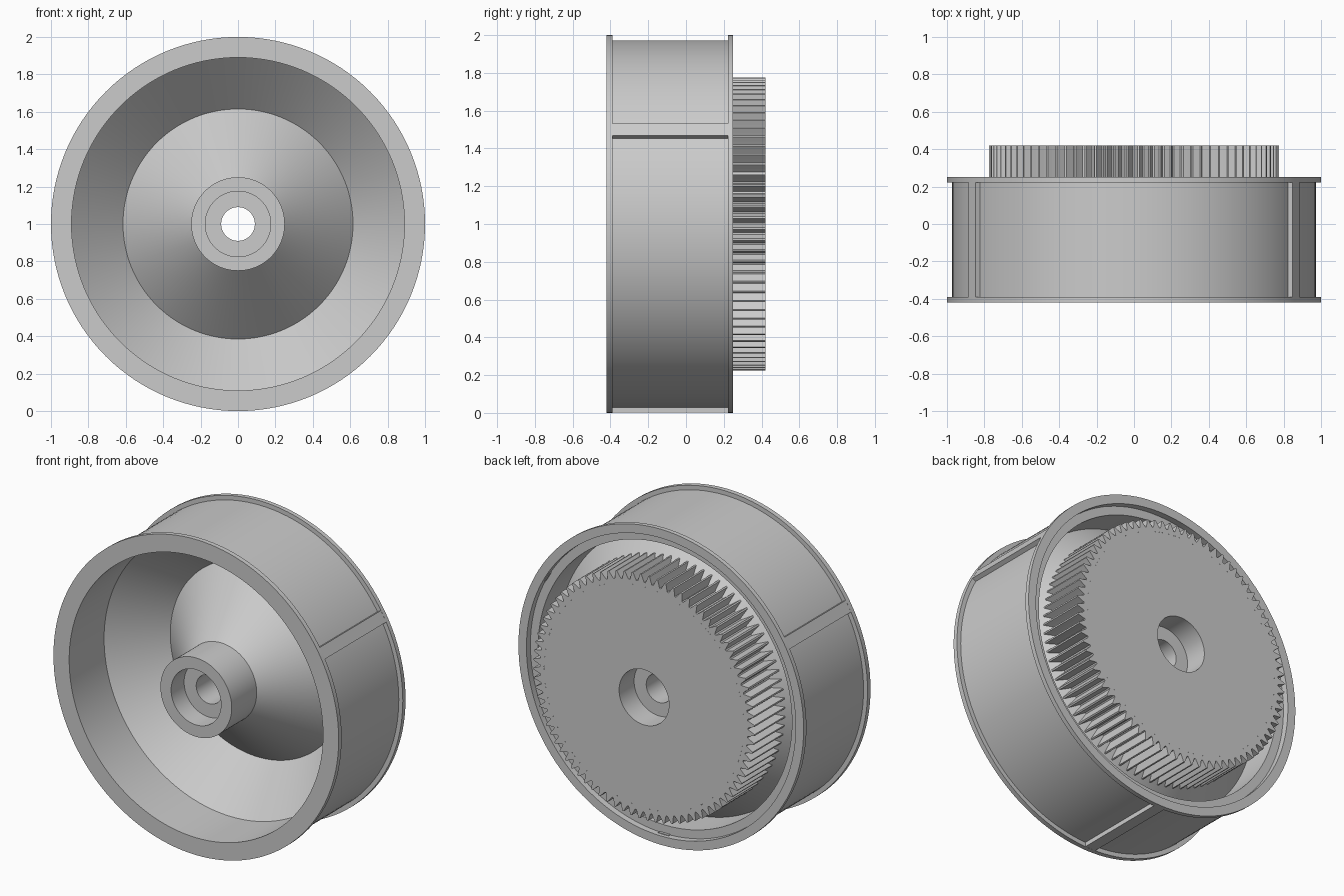
import bpy, bmesh, math
from mathutils import Matrix

cube = bpy.data.objects.get("Cube")
if cube:
    bpy.data.objects.remove(cube, do_unlink=True)

TAU = math.tau
AXIS_Z = 1.0
SEGMENTS = 128

grey = bpy.data.materials.new("neutral_grey")
grey.use_nodes = True
grey.diffuse_color = (0.6, 0.6, 0.6, 1)
grey.node_tree.nodes["Principled BSDF"].inputs["Base Color"].default_value = (0.6, 0.6, 0.6, 1)


def finish(bm, name, smooth=True):
    bmesh.ops.recalc_face_normals(bm, faces=bm.faces)
    mesh = bpy.data.meshes.new(name)
    bm.to_mesh(mesh)
    bm.free()
    mesh.materials.append(grey)
    obj = bpy.data.objects.new(name, mesh)
    bpy.context.collection.objects.link(obj)
    if smooth:
        bpy.ops.object.select_all(action='DESELECT')
        obj.select_set(True)
        bpy.context.view_layer.objects.active = obj
        bpy.ops.object.shade_smooth_by_angle(angle=math.radians(25))
    return obj


def ring(bm, radii, y):
    """Loop of vertices around the axle, one for each radius."""
    n = len(radii)
    return [bm.verts.new((r * math.cos(TAU * i / n), y, AXIS_Z + r * math.sin(TAU * i / n)))
            for i, r in enumerate(radii)]


def bridge(bm, a, b):
    n = len(a)
    for i in range(n):
        j = (i + 1) % n
        bm.faces.new((a[i], a[j], b[j], b[i]))


# Wheel body: one closed section (radius, y) turned around the axle
section = [
    (1, -0.42), (0.89, -0.42), (0.89, -0.07), (0.615, 0.2),       # front rim and dish
    (0.25, -0.17), (0.25, -0.42), (0.175, -0.42),                 # hub
    (0.175, -0.29), (0.09, -0.29), (0.09, 0.27), (0.175, 0.27),   # stepped bore
    (0.175, 0.42), (0.7, 0.42), (0.7, 0.19),                      # gear core
    (0.89, 0), (0.89, 0.21), (0.944, 0.21), (0.944, 0.25),        # back groove
    (1, 0.25), (1, 0.222), (0.972, 0.222), (0.972, -0.39), (1, -0.39),  # recessed tread
]
bm = bmesh.new()
loops = [ring(bm, [r] * SEGMENTS, y) for r, y in section]
for k, loop in enumerate(loops):
    bridge(bm, loop, loops[(k + 1) % len(loops)])
finish(bm, "wheel_body")

# Gear teeth: toothed band sunk into the web, closed by a flat annulus at the back
TEETH = 84
STEPS = 6
tooth = [0.728, 0.728, 0.75, 0.775, 0.775, 0.75]
outline = tooth * TEETH
bm = bmesh.new()
front = ring(bm, outline, 0.11)
back = ring(bm, outline, 0.42)
inner = ring(bm, [0.7] * (TEETH * STEPS), 0.42)
bridge(bm, front, back)
bridge(bm, back, inner)
finish(bm, "gear_teeth", smooth=False)

# Three crossbars dividing the tread, flush with the flanges
for i in range(3):
    bm = bmesh.new()
    bmesh.ops.create_cube(bm, size=1)
    bmesh.ops.scale(bm, vec=(0.06, 0.62, 0.074), verts=bm.verts)
    bmesh.ops.translate(bm, vec=(0.969, -0.084, 0), verts=bm.verts)
    turn = Matrix.Translation((0, 0, AXIS_Z)) @ Matrix.Rotation(-math.radians(30 + 120 * i), 4, 'Y')
    bmesh.ops.transform(bm, matrix=turn, verts=bm.verts)
    finish(bm, f"tread_crossbar_{i + 1}", smooth=False)
